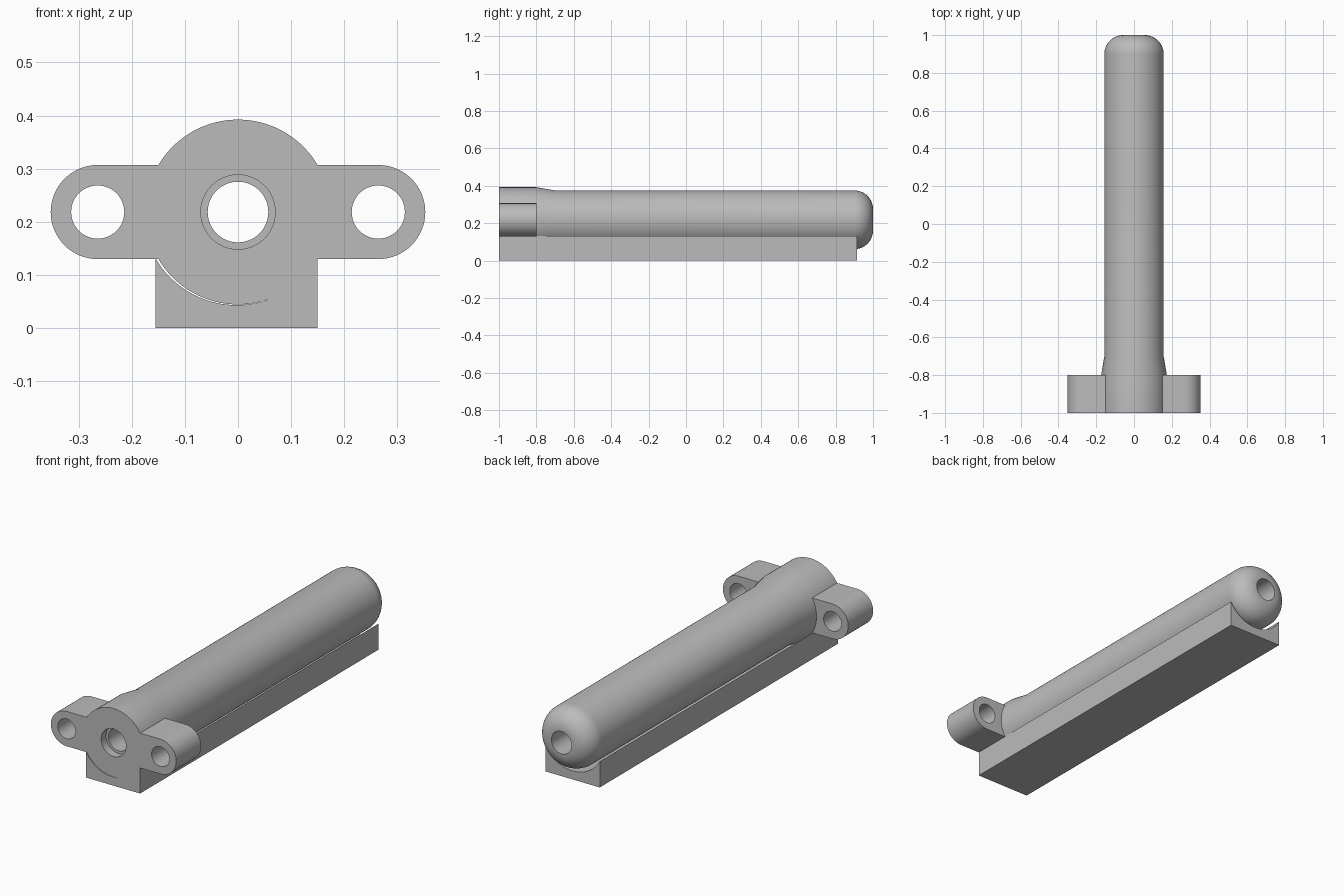
import bpy, bmesh
from math import sin, cos, pi, asin, radians
from mathutils import Matrix

cube = bpy.data.objects.get("Cube")
if cube:
    bpy.data.objects.remove(cube, do_unlink=True)

AXIS_Z = 0.2185            # height of the tube axis
FLANGE_R, TUBE_R = 0.174, 0.157
BORE_R, RECESS_R = 0.057, 0.07
EAR_X, EAR_R, EAR_HOLE = 0.264, 0.0885, 0.05

grey = bpy.data.materials.new("plain grey")
grey.use_nodes = True
colour = (0.5, 0.5, 0.5, 1)
grey.diffuse_color = colour
grey.node_tree.nodes["Principled BSDF"].inputs["Base Color"].default_value = colour


def arc(cx, cy, r, start, end, steps):
    return [(cx + r * cos(start + (end - start) * i / steps),
             cy + r * sin(start + (end - start) * i / steps)) for i in range(steps + 1)]


def finish(name, bm):
    """Weld, fix normals, shade and colour a finished part."""
    bmesh.ops.remove_doubles(bm, verts=bm.verts, dist=1e-5)
    bmesh.ops.recalc_face_normals(bm, faces=bm.faces)
    mesh = bpy.data.meshes.new(name)
    bm.to_mesh(mesh)
    bm.free()
    mesh.materials.append(grey)
    obj = bpy.data.objects.new(name, mesh)
    bpy.context.collection.objects.link(obj)
    bpy.ops.object.select_all(action='DESELECT')
    obj.select_set(True)
    bpy.context.view_layer.objects.active = obj
    bpy.ops.object.shade_smooth_by_angle(angle=radians(30))
    return obj


def extrude_outline(name, loops, y0, y1):
    """Fill x-z outlines (later loops are holes) and extrude them along y."""
    curve = bpy.data.curves.new(name + "_outline", 'CURVE')
    curve.dimensions = '2D'
    curve.fill_mode = 'BOTH'
    curve.extrude = (y1 - y0) / 2
    for loop in loops:
        spline = curve.splines.new('POLY')
        spline.points.add(len(loop) - 1)
        for point, (x, z) in zip(spline.points, loop):
            point.co = (x, z, 0, 1)
        spline.use_cyclic_u = True
    helper = bpy.data.objects.new(name + "_outline", curve)
    bpy.context.collection.objects.link(helper)
    bpy.context.view_layer.update()
    filled = bpy.data.meshes.new_from_object(
        helper.evaluated_get(bpy.context.evaluated_depsgraph_get()))
    bm = bmesh.new()
    bm.from_mesh(filled)
    bpy.data.objects.remove(helper, do_unlink=True)
    bpy.data.meshes.remove(filled)
    bm.transform(Matrix.Translation((0, (y0 + y1) / 2, 0)) @ Matrix.Rotation(pi / 2, 4, 'X'))
    return finish(name, bm)


# Tube: a closed section turned around the y axis, with flange, taper and round end
section = [(RECESS_R, -1), (FLANGE_R, -1), (FLANGE_R, -0.8), (TUBE_R, -0.7)]
section += arc(TUBE_R - 0.1, 0.9, 0.1, 0, pi / 2, 14)
section += [(BORE_R, -0.96), (RECESS_R, -0.96)]
bm = bmesh.new()
verts = [bm.verts.new((r, y, AXIS_Z)) for r, y in section]
edges = [bm.edges.new((a, b)) for a, b in zip(verts, verts[1:] + verts[:1])]
bmesh.ops.spin(bm, geom=verts + edges, cent=(0, 0, AXIS_Z), axis=(0, 1, 0),
               angle=2 * pi, steps=96)
finish("tube", bm)

# Mounting ears: the inner end follows the flange, the outer end is round
half = asin(EAR_R / FLANGE_R)
ear = arc(EAR_X, AXIS_Z, EAR_R, -pi / 2, pi / 2, 32)
ear += arc(0, AXIS_Z, FLANGE_R, half, -half, 16)
hole = arc(EAR_X, AXIS_Z, EAR_HOLE, 0, 2 * pi, 48)[:-1]
for side, name in ((1, "left_ear"), (-1, "right_ear")):
    loops = [[(side * x, z) for x, z in loop] for loop in (ear, hole)]
    extrude_outline(name, loops, -1, -0.8)

# Base: a block with a round groove along its top
MID, HALF_W, GROOVE_R = -0.003, 0.1525, 0.1755
spread = asin(HALF_W / GROOVE_R)
base = [(MID - HALF_W, 0), (MID + HALF_W, 0)]
base += arc(MID, 0.219, GROOVE_R, -pi / 2 + spread, -pi / 2 - spread, 48)
extrude_outline("base", [base], -1, 0.915)
